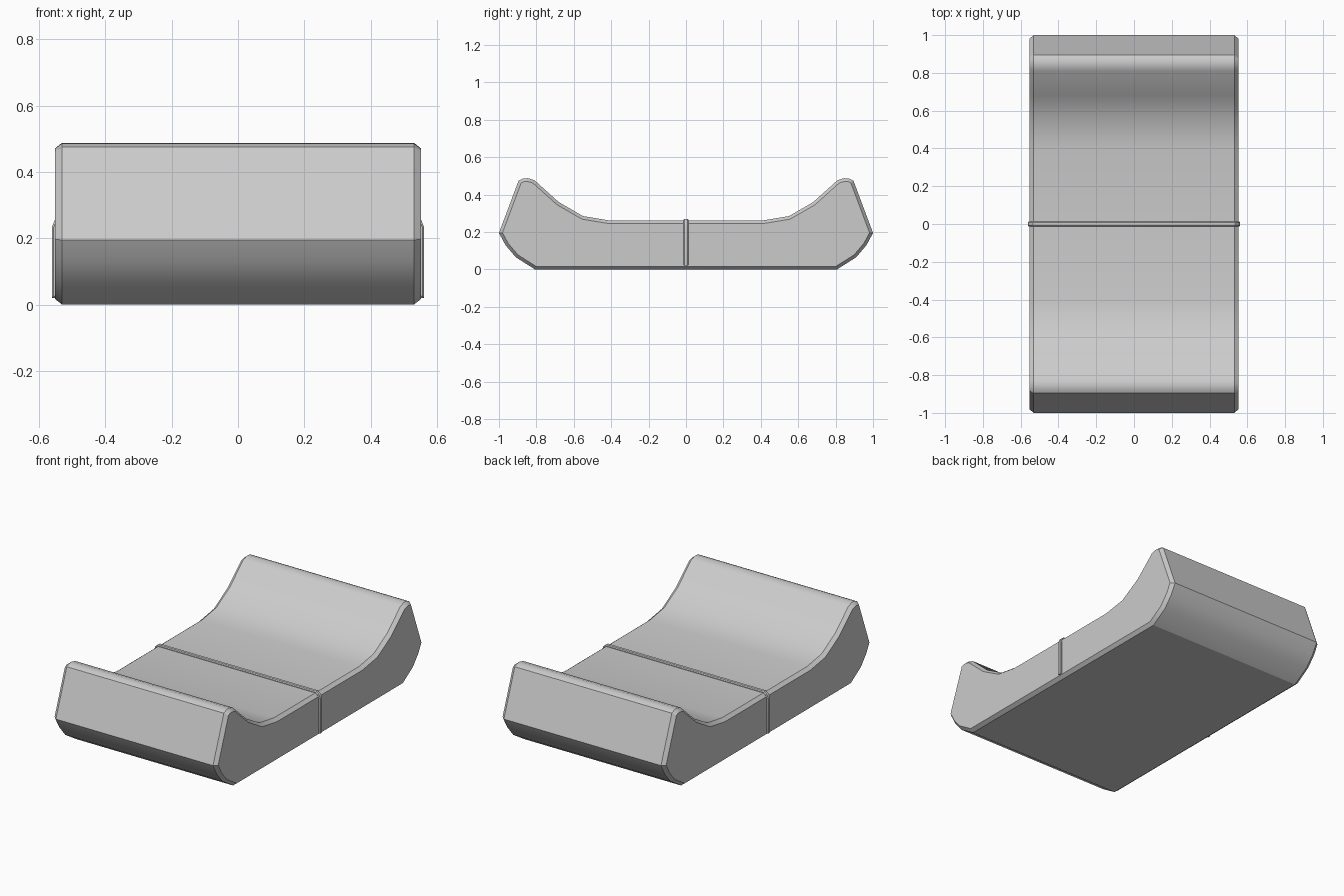
import bpy, bmesh
from mathutils import Vector

if "Cube" in bpy.data.objects:
    bpy.data.objects.remove(bpy.data.objects["Cube"])


def mirrored(half):
    """Close a half outline by mirroring it about the vertical axis."""
    return half + [(-a, z) for a, z in reversed(half)]


def chamfered_prism(name, outline, axis, half_width, inset, rise):
    """Extrude an (a, z) outline along an axis and chamfer both end caps."""
    bm = bmesh.new()

    def place(a, z, t):
        return Vector((t, a, z)) if axis == "X" else Vector((a, t, z))

    face = bm.faces.new([bm.verts.new(place(a, z, -half_width)) for a, z in outline])
    ext = bmesh.ops.extrude_face_region(bm, geom=[face])
    verts = [g for g in ext["geom"] if isinstance(g, bmesh.types.BMVert)]
    bmesh.ops.translate(bm, verts=verts, vec=place(0, 0, 2 * half_width))
    bmesh.ops.recalc_face_normals(bm, faces=bm.faces[:])
    caps = [f for f in bm.faces if len(f.verts) == len(outline)]
    bmesh.ops.inset_region(bm, faces=caps, thickness=inset, depth=rise,
                           use_even_offset=True, use_boundary=True)
    mesh = bpy.data.meshes.new(name)
    bm.to_mesh(mesh)
    bm.free()
    obj = bpy.data.objects.new(name, mesh)
    bpy.context.collection.objects.link(obj)
    bpy.ops.object.select_all(action="DESELECT")
    obj.select_set(True)
    bpy.context.view_layer.objects.active = obj
    bpy.ops.object.shade_smooth_by_angle(angle=0.52)
    return obj


# Cradle body: flat base, curved lower corners, raised ends, dished top
body = mirrored([(0.807, 0), (0.91, 0.065), (0.965, 0.13), (1.0, 0.195),
                 (0.895, 0.475), (0.873, 0.486), (0.845, 0.488), (0.81, 0.477),
                 (0.68, 0.36), (0.55, 0.285), (0.41, 0.262)])
chamfered_prism("cradle_body", body, "X", 0.531, 0.017, 0.022)

# Thin raised seam over the top and down both sides
seam = mirrored([(0.562, 0.02), (0.562, 0.232), (0.553, 0.256), (0.535, 0.271)])
chamfered_prism("centre_seam", seam, "Y", 0.008, 0.005, 0.005)
